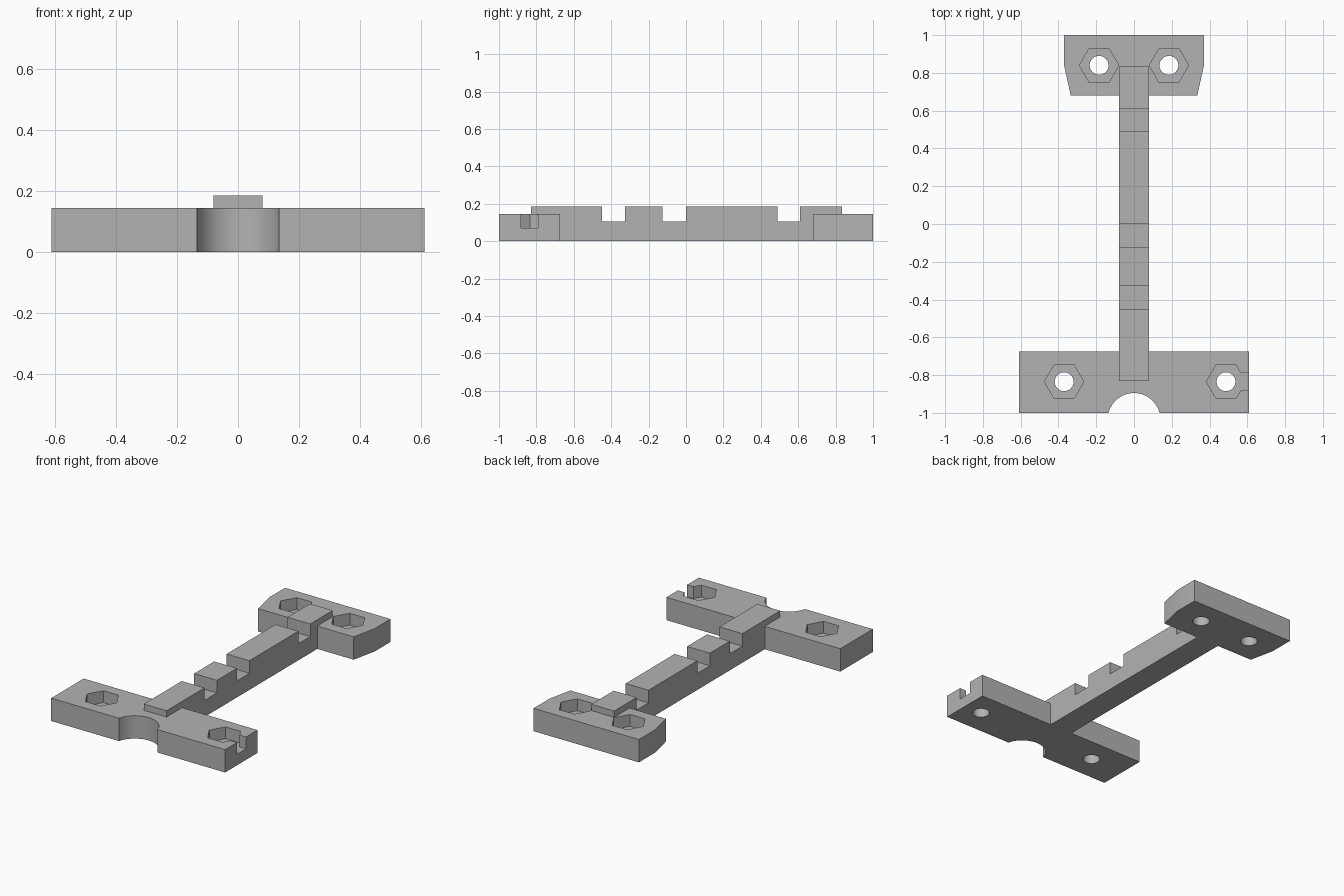
import bpy
import bmesh
from math import cos, sin, pi, radians

cube = bpy.data.objects.get("Cube")
if cube:
    bpy.data.objects.remove(cube, do_unlink=True)

grey = bpy.data.materials.new("plain grey")
grey.use_nodes = True
COLOUR = (0.45, 0.45, 0.45, 1)
grey.diffuse_color = COLOUR
grey.node_tree.nodes["Principled BSDF"].inputs["Base Color"].default_value = COLOUR

PLATE_TOP = 0.145
POCKET_FLOOR = 0.07


def prism(name, outline, low, high, sideways=False):
    """Extrude an outline along z, or a (y, z) outline along x if sideways."""
    bm = bmesh.new()
    rings = []
    for level in (low, high):
        rings.append([bm.verts.new((level, a, b) if sideways else (a, b, level))
                      for a, b in outline])
    bm.faces.new(rings[0])
    bm.faces.new(rings[1])
    count = len(outline)
    for i in range(count):
        j = (i + 1) % count
        bm.faces.new((rings[0][i], rings[0][j], rings[1][j], rings[1][i]))
    bmesh.ops.recalc_face_normals(bm, faces=bm.faces)
    mesh = bpy.data.meshes.new(name)
    bm.to_mesh(mesh)
    bm.free()
    mesh.materials.append(grey)
    obj = bpy.data.objects.new(name, mesh)
    bpy.context.collection.objects.link(obj)
    return obj


def circle(x, y, radius, sides):
    return [(x + radius * cos(2 * pi * i / sides), y + radius * sin(2 * pi * i / sides))
            for i in range(sides)]


def box(x0, x1, y0, y1):
    return [(x0, y0), (x1, y0), (x1, y1), (x0, y1)]


def combine(target, other, operation):
    mod = target.modifiers.new(operation, "BOOLEAN")
    mod.operation = operation
    mod.solver = "EXACT"
    mod.object = other
    bpy.ops.object.select_all(action="DESELECT")
    bpy.context.view_layer.objects.active = target
    target.select_set(True)
    bpy.ops.object.modifier_apply(modifier=mod.name)
    bpy.data.objects.remove(other, do_unlink=True)


# Front and rear mounting plates
bracket = prism("mounting_bracket", box(-0.61, 0.61, -1, -0.675), 0, PLATE_TOP)
rear = prism("rear_plate", [(-0.335, 0.68), (0.335, 0.68), (0.37, 0.84),
                            (0.37, 1), (-0.37, 1), (-0.37, 0.84)], 0, PLATE_TOP)

# Connecting rib with three notches in its top edge
top, notch = 0.185, 0.105
profile = [(-0.83, 0), (-0.83, top)]
for start, end in ((-0.45, -0.325), (-0.125, 0), (0.49, 0.61)):
    profile += [(start, top), (start, notch), (end, notch), (end, top)]
profile += [(0.835, top), (0.835, 0)]
rib = prism("rib", profile, -0.08, 0.08, sideways=True)
combine(bracket, rib, "UNION")
combine(bracket, rear, "UNION")

# Rounded relief in the front edge
combine(bracket, prism("relief_cutter", circle(0, -1.034, 0.139, 64), -0.1, 0.3), "DIFFERENCE")

# Bolt holes with hexagonal nut pockets
for x, y in ((-0.37, -0.835), (0.487, -0.835), (-0.185, 0.84), (0.185, 0.84)):
    combine(bracket, prism("nut_cutter", circle(x, y, 0.104, 6), POCKET_FLOOR, 0.3), "DIFFERENCE")
    combine(bracket, prism("bolt_cutter", circle(x, y, 0.05, 32), -0.1, 0.3), "DIFFERENCE")

# Slot from the left nut pocket out through the end of the plate
slot = prism("slot_cutter", box(0.52, 0.7, -0.882, -0.79), POCKET_FLOOR, 0.3)
combine(bracket, slot, "DIFFERENCE")

bpy.ops.object.shade_smooth_by_angle(angle=radians(30))
